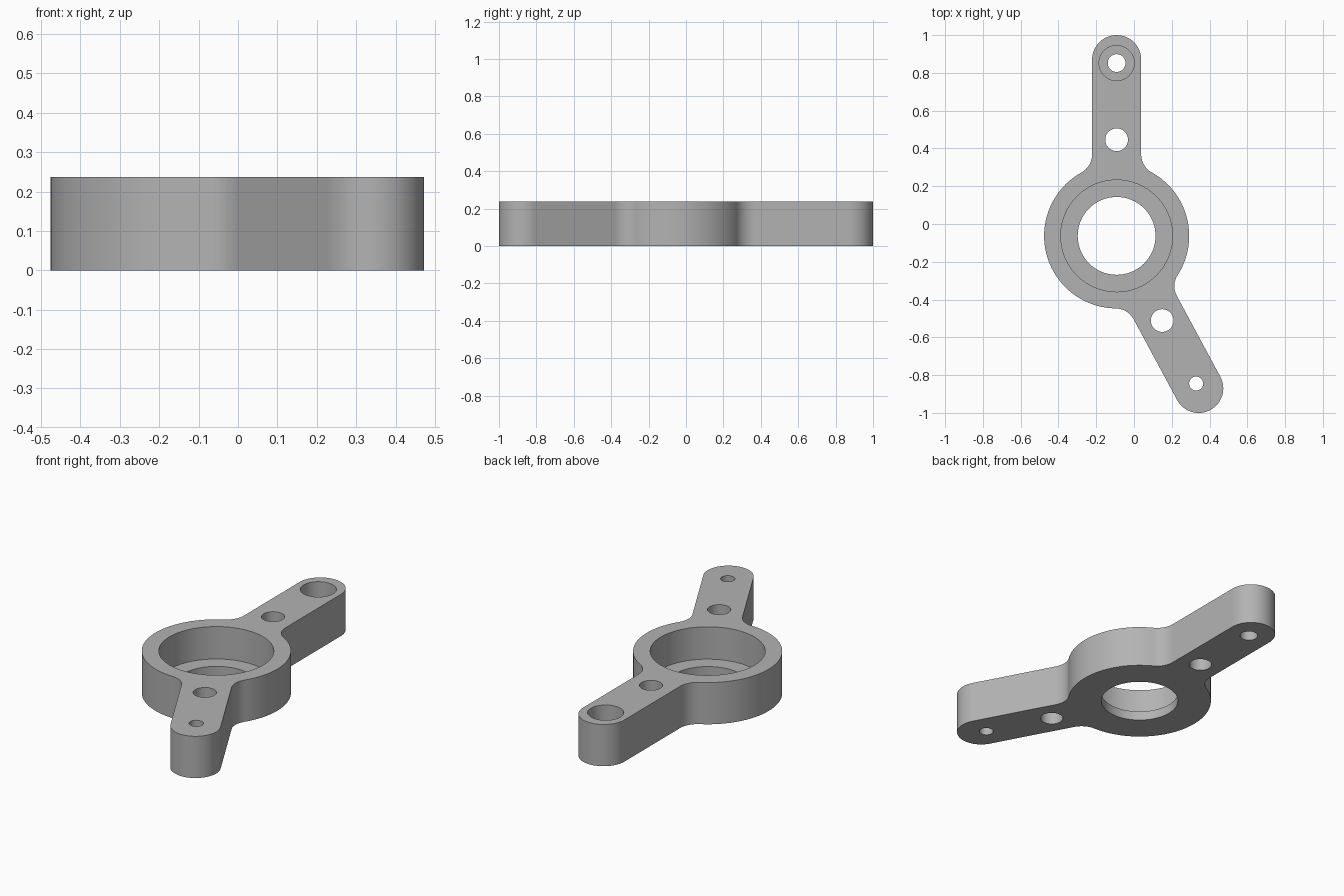
import bpy
import bmesh
from math import sin, cos, pi, radians, sqrt, atan2

cube = bpy.data.objects.get("Cube")
if cube:
    bpy.data.objects.remove(cube, do_unlink=True)

HEIGHT, FLOOR = 0.237, 0.053
HUB = (-0.092, -0.063)
HUB_R, ARM_R, FILLET = 0.384, 0.13, 0.11
# Arms: direction, reach of the rounded tip, reach of the tip hole, its radius
ARMS = [(radians(-61.7), 0.917, 0.888, 0.037),
        (radians(90), 0.933, 0.915, 0.047)]
MID_REACH, MID_R = 0.509, 0.06

grey = bpy.data.materials.new("plain grey")
grey.use_nodes = True
grey.diffuse_color = (0.45, 0.45, 0.45, 1)
grey.node_tree.nodes["Principled BSDF"].inputs["Base Color"].default_value = (0.45, 0.45, 0.45, 1)


def arc(cx, cy, r, start, end, steps):
    """Points along an arc, both ends included."""
    angles = [start + (end - start) * i / steps for i in range(steps + 1)]
    return [(cx + r * cos(t), cy + r * sin(t)) for t in angles]


def place(points, angle):
    """Turn points about the hub centre, then move them to it."""
    c, s = cos(angle), sin(angle)
    return [(HUB[0] + x * c - y * s, HUB[1] + x * s + y * c) for x, y in points]


def prism(name, points, z0, z1):
    """Extrude a closed outline between two heights."""
    bm = bmesh.new()
    face = bm.faces.new([bm.verts.new((x, y, z0)) for x, y in points])
    top = bmesh.ops.extrude_face_region(bm, geom=[face])["geom"]
    verts = [v for v in top if isinstance(v, bmesh.types.BMVert)]
    bmesh.ops.translate(bm, verts=verts, vec=(0, 0, z1 - z0))
    bmesh.ops.recalc_face_normals(bm, faces=bm.faces)
    mesh = bpy.data.meshes.new(name)
    bm.to_mesh(mesh)
    bm.free()
    mesh.materials.append(grey)
    obj = bpy.data.objects.new(name, mesh)
    bpy.context.collection.objects.link(obj)
    return obj


# Outline: rounded arms blended into the round hub
side = ARM_R + FILLET
along = sqrt((HUB_R + FILLET) ** 2 - side ** 2)
phi = atan2(side, along)
outline = []
for i, (angle, reach, _, _) in enumerate(ARMS):
    blend = arc(along, side, FILLET, -pi / 2, phi - pi, 12)
    mirrored = [(x, -y) for x, y in reversed(blend)]
    tip = arc(0, 0, ARM_R, -pi / 2, pi / 2, 32)
    tip = [(x + reach, y) for x, y in tip]
    outline += place(mirrored + tip + blend, angle)
    following = ARMS[(i + 1) % 2][0] + (2 * pi if i else 0)
    outline += place(arc(0, 0, HUB_R, angle + phi, following - phi, 40)[1:-1], 0)
bracket = prism("bracket", outline, 0, HEIGHT)


def cut(angle, reach, radius, z0=-0.1):
    """Cut a round vertical hole down to a given height."""
    circle = [(x + reach, y) for x, y in arc(0, 0, radius, 0, 2 * pi, 64)[:-1]]
    cutter = prism("hole_cutter", place(circle, angle), z0, HEIGHT + 0.1)
    cutter.hide_render = True
    mod = bracket.modifiers.new("hole", 'BOOLEAN')
    mod.operation = 'DIFFERENCE'
    mod.solver = 'EXACT'
    mod.object = cutter
    bpy.ops.object.modifier_apply(modifier=mod.name)
    bpy.data.objects.remove(cutter, do_unlink=True)


bpy.ops.object.select_all(action='DESELECT')
bracket.select_set(True)
bpy.context.view_layer.objects.active = bracket

# Hub bore with a retaining lip
cut(0, 0, 0.296, FLOOR)
cut(0, 0, 0.206)
# Holes through each arm
for angle, _, hole_reach, hole_r in ARMS:
    cut(angle, MID_REACH, MID_R)
    cut(angle, hole_reach, hole_r)
# Recess around the back tip hole
cut(ARMS[1][0], ARMS[1][2], 0.093, FLOOR)

bpy.ops.object.shade_smooth_by_angle(angle=radians(30))
